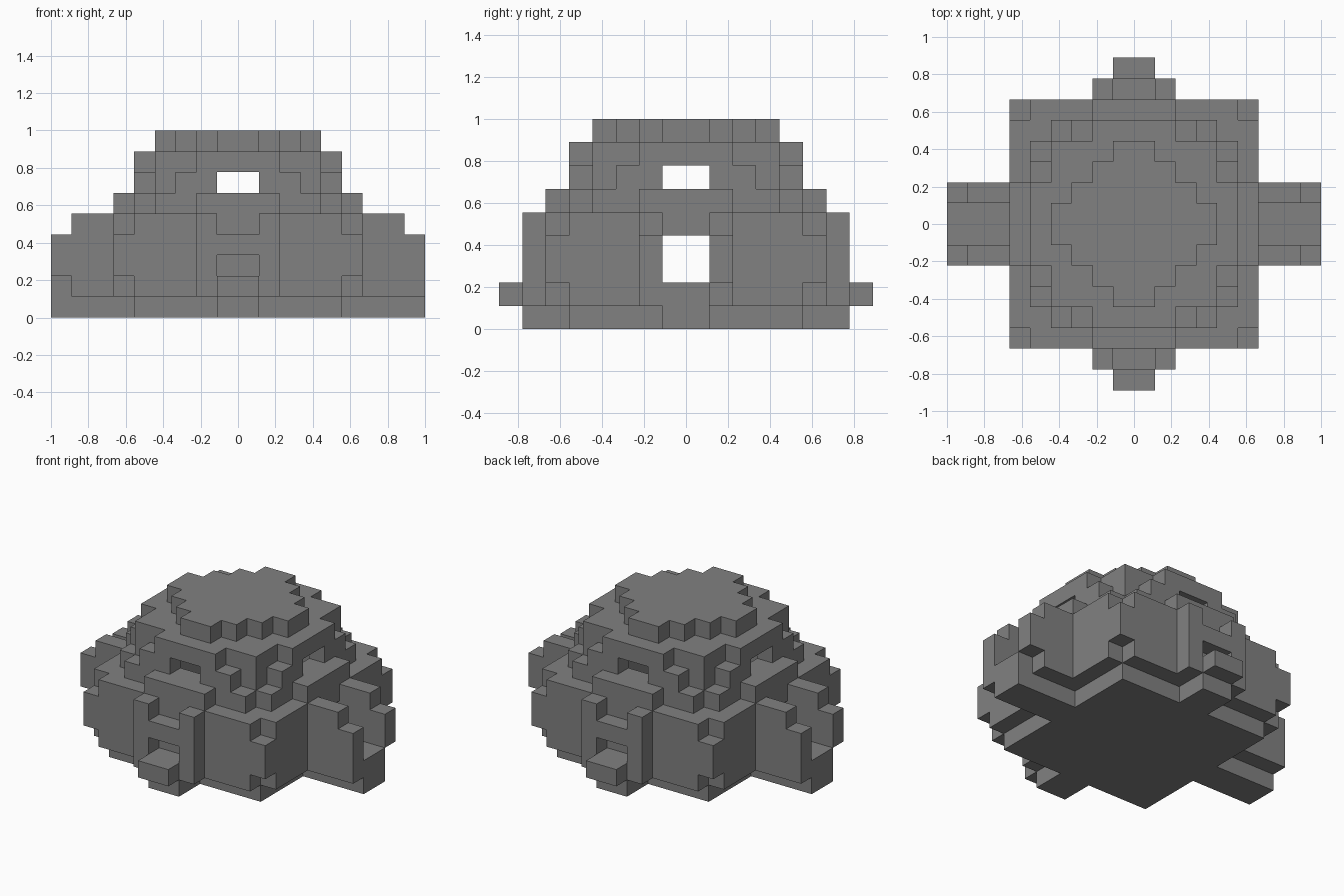
import bpy, bmesh
from itertools import product
from math import hypot
from mathutils import Vector

cube = bpy.data.objects.get("Cube")
if cube:
    bpy.data.objects.remove(cube, do_unlink=True)

UNIT = 1 / 9  # edge length of one block

stone = bpy.data.materials.new("stone grey")
GREY = (0.22, 0.22, 0.22, 1)
stone.diffuse_color = GREY
stone.use_nodes = True
stone.node_tree.nodes["Principled BSDF"].inputs["Base Color"].default_value = GREY


def box(x0, x1, y0, y1, z0, z1):
    """All block cells between two corners."""
    return set(product(range(x0, x1), range(y0, y1), range(z0, z1)))


def slab(half_x, half_y, z0, z1):
    return box(-half_x, half_x, -half_y, half_y, z0, z1)


def disc(radius, z):
    """One round layer of cells, measured at cell centres."""
    return {c for c in slab(6, 6, z, z + 1) if hypot(c[0] + .5, c[1] + .5) < radius}


def turned(cells):
    """The cells plus their copy turned half way round the z axis."""
    return cells | {(-x - 1, -y - 1, z) for x, y, z in cells}


parts = {}

# Floor: square plate with a cross of narrow strips
parts["floor"] = slab(5, 5, 0, 1) | slab(9, 1, 0, 1) | slab(1, 7, 0, 1)

# Walls: square ring, corners filled only at mid height, side doorways
walls = slab(5, 6, 1, 5) | slab(6, 5, 1, 5) | slab(6, 6, 2, 4)
room = slab(5, 4, 1, 5) | slab(4, 5, 1, 5)
parts["walls"] = walls - room - slab(6, 1, 2, 4)

# Dome: shrinking round layers with four windows
windows = slab(5, 1, 6, 7) | slab(1, 5, 6, 7)
parts["dome_base"] = disc(6, 5) - disc(4.5, 5)
parts["window_ring"] = disc(5.3, 6) - disc(4, 6) - windows
parts["dome_brim"] = disc(5, 7) - disc(3, 7)
parts["roof_cap"] = {c for c in slab(4, 4, 8, 9)
                     if abs(c[0] + .5) + abs(c[1] + .5) < 4.5}

# Side entrances: a raised step between two posts, one post hanging lower
parts["entrance_steps"] = turned(box(6, 9, -1, 1, 1, 2))
parts["entrance_posts"] = turned(
    box(6, 8, -2, -1, 1, 5) | box(6, 8, 1, 2, 1, 5)
    | box(8, 9, -2, -1, 1, 4) | box(8, 9, 1, 2, 2, 4))

# Front and back porches: two posts, a crossbar and a projecting ledge
parts["porch_posts"] = turned(box(-2, -1, -7, -6, 1, 5) | box(1, 2, -7, -6, 1, 5))
parts["porch_crossbars"] = turned(box(-1, 1, -7, -6, 3, 4))
parts["porch_ledges"] = turned(box(-1, 1, -8, -6, 1, 2))

solid = set().union(*parts.values())


def build(name, cells):
    """Make one object from the exposed faces of its cells."""
    bm = bmesh.new()
    verts = {}

    def vert(p):
        key = tuple(round(v) for v in p)
        if key not in verts:
            verts[key] = bm.verts.new(Vector(key) * UNIT)
        return verts[key]

    for cell in sorted(cells):
        for axis, side in product(range(3), (0, 1)):
            step = [0, 0, 0]
            step[axis] = 2 * side - 1
            if tuple(c + s for c, s in zip(cell, step)) in solid:
                continue
            u, v = Vector(), Vector()
            u[(axis + 1) % 3] = v[(axis + 2) % 3] = 1
            start = Vector(cell)
            start[axis] += side
            corners = [start, start + u, start + u + v, start + v]
            if not side:
                corners.reverse()
            bm.faces.new([vert(p) for p in corners])
    mesh = bpy.data.meshes.new(name)
    bm.to_mesh(mesh)
    bm.free()
    mesh.materials.append(stone)
    bpy.context.collection.objects.link(bpy.data.objects.new(name, mesh))


for part_name, part_cells in parts.items():
    build(part_name, part_cells)
